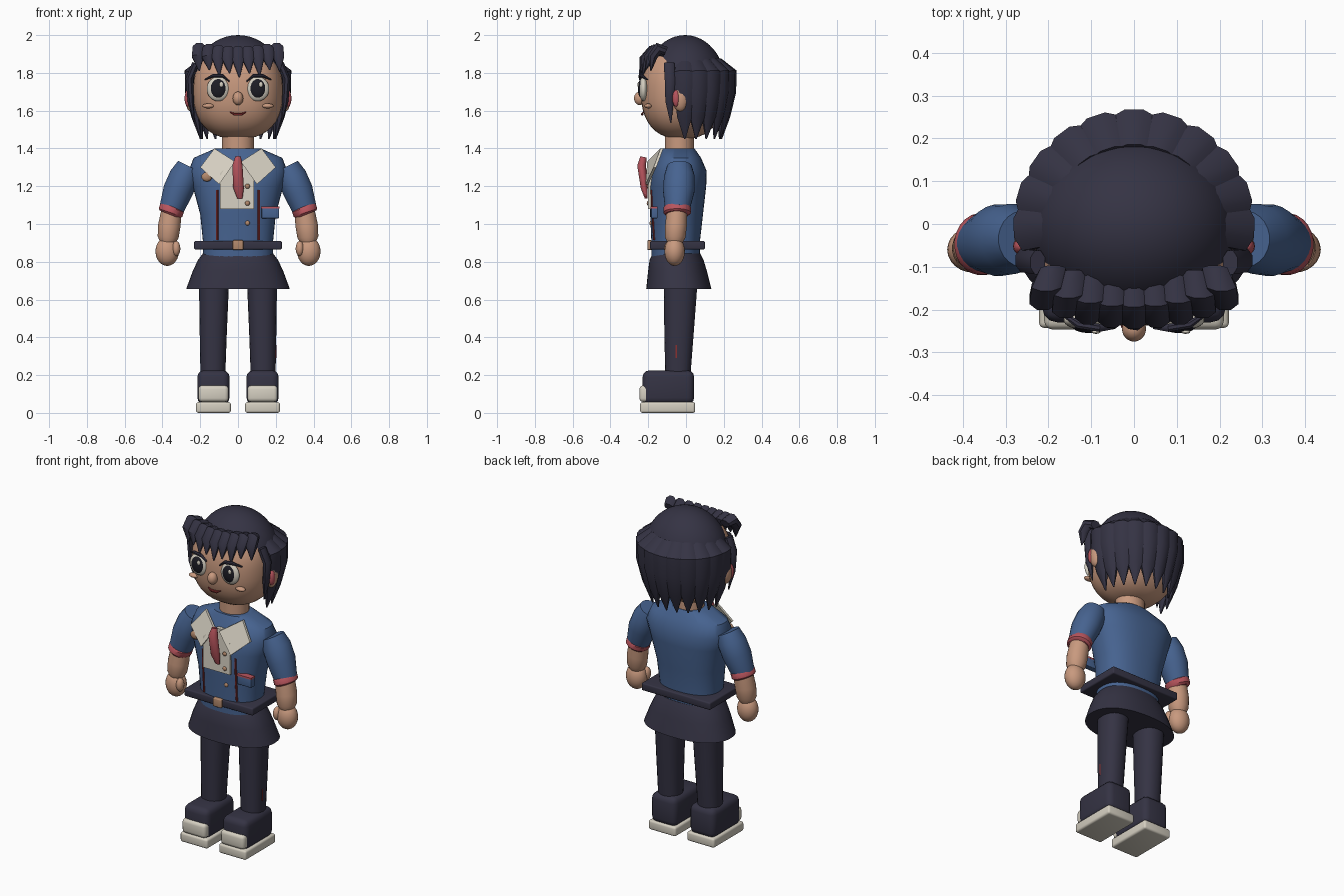
import bpy, bmesh, math
from mathutils import Vector

if "Cube" in bpy.data.objects:
    bpy.data.objects.remove(bpy.data.objects["Cube"])

def mat(name, r, g, b):
    m = bpy.data.materials.new(name)
    m.diffuse_color = (r, g, b, 1)
    m.use_nodes = True
    m.node_tree.nodes["Principled BSDF"].inputs["Base Color"].default_value = m.diffuse_color
    return m

DARK = mat("dark navy", .035, .033, .057)
BLUE = mat("jacket blue", .062, .125, .28)
SKIN = mat("skin", .58, .32, .21)
CREAM = mat("cream", .66, .62, .53)
PINK = mat("rose red", .48, .09, .11)
TAN = mat("tan", .45, .25, .15)
RED = mat("deep red", .25, .03, .03)
BLACK = mat("eye black", .012, .012, .018)
X, Y, Z = Vector((1, 0, 0)), Vector((0, 1, 0)), Vector((0, 0, 1))

def finish(name, bm, m, angle=40):
    bmesh.ops.recalc_face_normals(bm, faces=bm.faces)
    me = bpy.data.meshes.new(name)
    bm.to_mesh(me)
    bm.free()
    me.materials.append(m)
    ob = bpy.data.objects.new(name, me)
    bpy.context.collection.objects.link(ob)
    bpy.ops.object.select_all(action='DESELECT')
    ob.select_set(True)
    bpy.context.view_layer.objects.active = ob
    bpy.ops.object.shade_smooth_by_angle(angle=math.radians(angle))
    return ob

def loft(name, pts, sizes, m, u=X, n=24, p=2.0, flat=False):
    """Closed tube through pts; sizes are (half width along u, half depth)."""
    bm = bmesh.new()
    pts = [Vector(q) for q in pts]
    rings = []
    for i, (c, (ru, rv)) in enumerate(zip(pts, sizes)):
        d = Z if flat else (pts[min(i + 1, len(pts) - 1)] - pts[max(i - 1, 0)]).normalized()
        v = d.cross(u).normalized()
        ring = []
        for k in range(n):
            a = 2 * math.pi * (k + .5) / n
            ca, sa = math.cos(a), math.sin(a)
            f = (abs(ca) ** p + abs(sa) ** p) ** (-1 / p)
            ring.append(bm.verts.new(c + u * (ca * f * ru) + v * (sa * f * rv)))
        rings.append(ring)
    for a, b in zip(rings, rings[1:]):
        for k in range(n):
            bm.faces.new((a[k], a[(k + 1) % n], b[(k + 1) % n], b[k]))
    bm.faces.new(rings[0])
    bm.faces.new(rings[-1])
    return finish(name, bm, m)

def blob(name, c, r, m, p=2.0, cut=None, seg=32):
    """Ellipsoid (squarer for p > 2), optionally kept only above a plane."""
    bm = bmesh.new()
    bmesh.ops.create_uvsphere(bm, u_segments=seg, v_segments=seg // 2, radius=1)
    for w in bm.verts:
        f = sum(abs(t) ** p for t in w.co) ** (-1 / p)
        w.co = Vector(c) + Vector([w.co[i] * f * r[i] for i in range(3)])
    if cut:
        bmesh.ops.bisect_plane(bm, geom=bm.verts[:] + bm.edges[:] + bm.faces[:],
                               plane_co=cut[0], plane_no=cut[1], clear_inner=True)
    return finish(name, bm, m, 60)

def box(name, lo, hi, m, bevel=0.0):
    bm = bmesh.new()
    bmesh.ops.create_cube(bm, size=1)
    for w in bm.verts:
        w.co = [(lo[i] + hi[i]) / 2 + w.co[i] * (hi[i] - lo[i]) for i in range(3)]
    if bevel:
        bmesh.ops.bevel(bm, geom=bm.edges[:], offset=bevel, segments=3, profile=.5, affect='EDGES')
    return finish(name, bm, m)

def plate(name, pts, m, t=.015):
    """Flat polygon thickened towards the back."""
    bm = bmesh.new()
    a = [bm.verts.new(q) for q in pts]
    b = [bm.verts.new((q[0], q[1] + t, q[2])) for q in pts]
    bm.faces.new(a)
    bm.faces.new(b[::-1])
    for k in range(len(a)):
        j = (k + 1) % len(a)
        bm.faces.new((a[k], b[k], b[j], a[j]))
    return finish(name, bm, m, 20)

# head, face and neck
blob("head", (0, -.02, 1.7), (.238, .218, .25), SKIN, 2.4, seg=48)
loft("neck", [(0, -.035, 1.34), (0, -.035, 1.5)], [(.085, .078)] * 2, SKIN, flat=True)
blob("nose", (0, -.245, 1.665), (.028, .03, .036), SKIN)
loft("mouth", [(-.042, -.226, 1.592), (-.02, -.231, 1.581), (.02, -.231, 1.581), (.042, -.226, 1.592)],
     [(.003, .003), (.008, .007), (.008, .007), (.003, .003)], RED, u=Z, n=8)
for s in (-1, 1):
    blob("eye_white", (s * .105, -.225, 1.715), (.06, .024, .065), CREAM)
    blob("iris", (s * .105, -.236, 1.717), (.042, .019, .051), BLACK)
    blob("eye_highlight", (s * .105 + .016, -.252, 1.738), (.011, .005, .014), CREAM, seg=12)
    loft("eyelash", [(s * x, y, z) for x, y, z in ((.045, -.24, 1.755), (.08, -.243, 1.784),
         (.13, -.235, 1.786), (.175, -.205, 1.765))],
         [(.005, .006), (.01, .01), (.01, .01), (.004, .004)], DARK, u=Z, n=8)
    blob("cheek", (s * .157, -.2, 1.625), (.032, .02, .013), SKIN, seg=16)
    blob("ear", (s * .248, -.03, 1.665), (.032, .042, .07), SKIN, seg=20)
    blob("inner_ear", (s * .265, -.052, 1.665), (.018, .02, .045), PINK, seg=16)
    loft("side_strand", [(s * .225, -.09, 1.85), (s * .257, -.085, 1.77), (s * .25, -.087, 1.65),
         (s * .232, -.08, 1.535)], [(.03, .02), (.03, .022), (.024, .018), (.003, .003)], DARK, u=Y, n=8)

# hair
blob("hair_cap", (0, -.005, 1.74), (.245, .215, .26), DARK, seg=48,
     cut=((0, -.2, 1.83), (0, .22, 1)))
for i in range(11):
    a = math.radians(-92 + 184 * i / 10)
    out = Vector((math.sin(a) * 1.06, math.cos(a), 0))
    path = [out * r + Z * z for r, z in ((.17, 1.86), (.237, 1.8), (.236, 1.7), (.21, 1.57), (.187, 1.45))]
    loft("back_lock", path, [(.045, .025), (.058, .036), (.055, .032), (.043, .026), (.004, .004)],
         DARK, u=Vector((math.cos(a), -math.sin(a), 0)), n=8)
for i in range(9):
    x = -.205 + .41 * i / 8
    k = (x / .205) ** 2
    path = [(x * .92, -.125 + .02 * k, 1.9 + .015 * k), (x, -.185 + .04 * k, 1.912 + .018 * k),
            (x * 1.04, -.222 + .045 * k, 1.872 + .015 * k),
            (x * 1.04 + .008, -.246 + .06 * k, 1.775 + .02 * (i % 2) + .035 * k)]
    loft("fringe_lock", path, [(.032, .025), (.037, .034), (.034, .028), (.003, .003)], DARK, n=8)

# torso, skirt and belt
loft("jacket", [(0, -.055, .8), (0, -.055, .9), (0, -.05, 1.05), (0, -.043, 1.2), (0, -.035, 1.28),
     (0, -.035, 1.35), (0, -.04, 1.4)],
     [(.185, .128), (.185, .128), (.2, .14), (.24, .15), (.262, .145), (.235, .115), (.12, .085)],
     BLUE, n=40, p=2.4, flat=True)
loft("skirt", [(0, -.05, .845), (0, -.05, .81), (0, -.045, .75), (0, -.038, .655)],
     [(.185, .125), (.212, .143), (.24, .156), (.275, .173)], DARK, n=40, p=2.3, flat=True)
box("belt", (-.232, -.19, .865), (.232, .1, .91), DARK, .008)
box("buckle", (-.028, -.205, .863), (.028, -.18, .914), TAN, .005)

# shirt front, collar, tie and trimmings
plate("shirt_front", [(-.095, -.2, 1.08), (.085, -.2, 1.08), (.085, -.2, 1.27), (.02, -.185, 1.335),
      (-.02, -.185, 1.335), (-.095, -.2, 1.27)], CREAM, .025)
for s in (-1, 1):
    plate("collar_flap", [(s * .125, -.135, 1.4), (s * .2, -.172, 1.3), (s * .1, -.215, 1.21),
          (s * .015, -.205, 1.33)], CREAM)
    loft("jacket_trim", [(s * .11, -.168, .915), (s * .11, -.177, 1.05), (s * .11, -.182, 1.18)],
         [(.006, .006)] * 3, RED, n=8)
loft("tie", [(0, -.225, 1.355), (-.003, -.235, 1.31), (.003, -.222, 1.19), (.01, -.21, 1.135)],
     [(.016, .018), (.028, .024), (.029, .018), (.014, .008)], PINK, n=12)
for x, y, z in ((.05, -.2, 1.2), (.05, -.2, 1.11), (.05, -.185, 1.005)):
    blob("button", (x, y, z), (.013, .008, .013), TAN, seg=12)
blob("badge", (-.165, -.18, 1.25), (.03, .012, .026), TAN, seg=10)
box("pocket", (.125, -.185, 1.03), (.218, -.15, 1.085), BLUE, .004)
box("pocket_trim", (.122, -.189, 1.082), (.22, -.15, 1.092), PINK)

for s in (-1, 1):
    # arms
    loft("sleeve", [(s * .258, -.035, 1.305), (s * .285, -.035, 1.25), (s * .318, -.038, 1.175),
         (s * .352, -.045, 1.08)], [(.066, .066), (.082, .08), (.084, .08), (.066, .066)], BLUE, u=Y)
    loft("cuff", [(s * .344, -.045, 1.095), (s * .349, -.046, 1.085), (s * .357, -.047, 1.06),
         (s * .361, -.048, 1.05)], [(.064, .058), (.073, .067), (.073, .067), (.062, .058)], PINK, u=Y)
    loft("forearm", [(s * .35, -.048, 1.08), (s * .364, -.053, .99), (s * .37, -.057, .93),
         (s * .373, -.058, .9)], [(.054, .054), (.058, .06), (.055, .056), (.04, .04)], SKIN, u=Y)
    blob("hand", (s * .375, -.06, .855), (.062, .054, .077), SKIN, seg=24)
    blob("thumb", (s * .327, -.09, .87), (.022, .026, .04), SKIN, seg=16)
    # legs and shoes
    loft("leg", [(s * .133, -.043, .2), (s * .131, -.037, .42), (s * .127, -.028, .7)],
         [(.066, .067), (.072, .078), (.08, .09)], DARK, p=2.3, flat=True)
    box("shoe", (s * .13 - .085, -.23, .045), (s * .13 + .085, .043, .225), DARK, .035)
    box("toe_cap", (s * .13 - .08, -.247, .058), (s * .13 + .08, -.17, .145), CREAM, .02)
    box("sole", (s * .13 - .092, -.243, 0), (s * .13 + .092, .048, .057), CREAM, .012)
box("leg_mark", (.195, -.056, .29), (.203, -.048, .36), RED)
